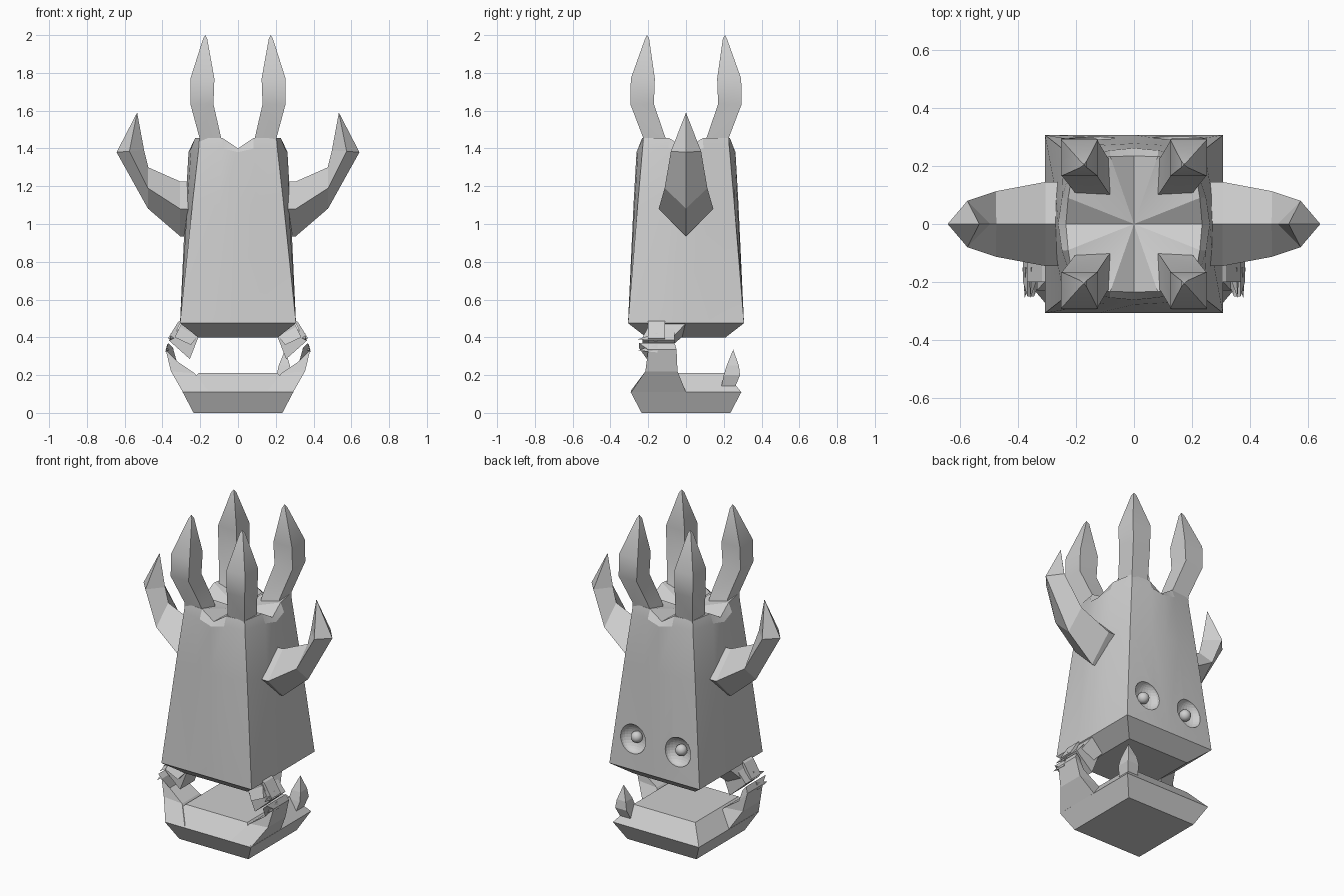
import bpy, bmesh, math

if "Cube" in bpy.data.objects:
    bpy.data.objects.remove(bpy.data.objects["Cube"])

grey = bpy.data.materials.new("plain_grey")
grey.diffuse_color = (0.62, 0.62, 0.62, 1)
grey.use_nodes = True
grey.node_tree.nodes["Principled BSDF"].inputs["Base Color"].default_value = grey.diffuse_color


def finish(name, bm, smooth=None):
    """Turn a bmesh into a named object."""
    bmesh.ops.recalc_face_normals(bm, faces=bm.faces)
    me = bpy.data.meshes.new(name)
    bm.to_mesh(me)
    bm.free()
    me.materials.append(grey)
    ob = bpy.data.objects.new(name, me)
    bpy.context.collection.objects.link(ob)
    if smooth:
        bpy.ops.object.select_all(action='DESELECT')
        ob.select_set(True)
        bpy.context.view_layer.objects.active = ob
        bpy.ops.object.shade_smooth_by_angle(angle=math.radians(smooth))
    return ob


def loft(bm, rings, sx=1, sy=1, tip=None, top_centre=None):
    """Skin a list of equal-length rings, capped or closed to a point."""
    place = lambda p: bm.verts.new((p[0] * sx, p[1] * sy, p[2]))
    rows = [[place(p) for p in r] for r in rings]
    n = len(rows[0])
    for a, b in zip(rows, rows[1:]):
        for i in range(n):
            j = (i + 1) % n
            bm.faces.new((a[i], a[j], b[j], b[i]))
    bm.faces.new(rows[0])
    end = tip or top_centre
    if end:
        c = place(end)
        for i in range(n):
            bm.faces.new((rows[-1][i], rows[-1][(i + 1) % n], c))
    else:
        bm.faces.new(rows[-1])


def rect(x0, x1, y0, y1, z):
    return [(x0, y0, z), (x1, y0, z), (x1, y1, z), (x0, y1, z)]


def slab(xz, y0, y1):
    """Two rings: an xz profile at y0 and at y1."""
    return [[(x, y, z) for x, z in xz] for y in (y0, y1)]


def body_ring(cx, cy, mid, z, dip=0.0):
    """Square ring whose side middles can bulge outwards and dip."""
    pts = []
    for k in range(4):
        for f in (-1, -0.4, 0, 0.4):
            t = 1 - abs(f)
            out_c = cy if k % 2 == 0 else cx
            along = (cx if k % 2 == 0 else cy) * f
            out = out_c + (mid - out_c) * min(1, t / 0.8)
            zz = z - (dip if f == 0 else 0)
            x, y = along, -out
            for _ in range(k):
                x, y = -y, x
            pts.append((x, y, zz))
    return pts


# head: tapered tower with chamfered underside and bulging sides
bm = bmesh.new()
loft(bm, [body_ring(0.21, 0.21, 0.21, 0.40),
          body_ring(0.307, 0.307, 0.307, 0.475),
          body_ring(0.242, 0.256, 0.278, 1.10),
          body_ring(0.208, 0.23, 0.262, 1.40, 0.02),
          body_ring(0.204, 0.225, 0.235, 1.455, 0.055)],
     top_centre=(0, 0, 1.395))
head = finish("head", bm, 25)

# eye sockets: shallow dishes cut in the face
for s in (-1, 1):
    bpy.ops.mesh.primitive_uv_sphere_add(segments=24, ring_count=16,
                                         location=(0.152 * s, 0.298, 0.66))
    cutter = bpy.context.object
    cutter.scale = (0.086, 0.055, 0.088)
    cutter.hide_render = True
    cutter.data.materials.append(grey)
    bpy.context.view_layer.objects.active = head
    mod = head.modifiers.new("socket", 'BOOLEAN')
    mod.object, mod.operation, mod.solver = cutter, 'DIFFERENCE', 'EXACT'
    bpy.ops.object.select_all(action='DESELECT')
    head.select_set(True)
    # keep the cut before the smoothing modifier, if there is one
    bpy.ops.object.modifier_move_to_index(modifier=mod.name, index=0)
    bpy.ops.object.modifier_apply(modifier=mod.name)
    bpy.data.objects.remove(cutter)

# pupils
bm = bmesh.new()
for s in (-1, 1):
    made = bmesh.ops.create_uvsphere(bm, u_segments=16, v_segments=10, radius=0.034)
    bmesh.ops.translate(bm, verts=made["verts"], vec=(0.152 * s, 0.262, 0.66))
finish("pupils", bm, 40)

# crown horns: four bent square spikes
bm = bmesh.new()
for sx in (-1, 1):
    for sy in (-1, 1):
        loft(bm, [rect(0.07, 0.203, 0.09, 0.223, 1.36),
                  rect(0.09, 0.205, 0.11, 0.228, 1.46),
                  rect(0.13, 0.252, 0.17, 0.295, 1.635),
                  rect(0.125, 0.252, 0.165, 0.292, 1.77),
                  rect(0.163, 0.185, 0.195, 0.217, 1.98)],
             sx, sy, tip=(0.173, 0.206, 2.0))
finish("crown_horns", bm, 25)


def diamond(bottom, mid, top, w):
    return [(bottom[0], 0, bottom[1]), (mid[0], w, mid[1]),
            (top[0], 0, top[1]), (mid[0], -w, mid[1])]


# side arms: diamond-section claws curving upwards
bm = bmesh.new()
for s in (-1, 1):
    loft(bm, [diamond((0.22, 0.935), (0.22, 1.08), (0.22, 1.225), 0.145),
              diamond((0.306, 0.935), (0.306, 1.08), (0.306, 1.225), 0.145),
              diamond((0.477, 1.082), (0.477, 1.19), (0.475, 1.30), 0.113),
              diamond((0.643, 1.38), (0.575, 1.385), (0.497, 1.39), 0.08)],
         s, tip=(0.534, 0, 1.59))
finish("side_arms", bm)

# lower jaw: chamfered block
bm = bmesh.new()
loft(bm, [rect(-w, w, -w, w, z) for w, z in ((0.235, 0), (0.293, 0.11), (0.21, 0.21))])
finish("lower_jaw", bm)


def strut(xo, zo, xi, zi, y0, y1):
    return [(xi, y0, zi), (xo, y0, zo), (xo, y1, zo), (xi, y1, zi)]


# jaw hinges: flaring struts rising from the sides of the jaw
bm = bmesh.new()
for s in (-1, 1):
    loft(bm, [strut(0.292, 0.11, 0.16, 0.12, -0.29, 0.0),
              strut(0.355, 0.22, 0.23, 0.21, -0.215, -0.045),
              strut(0.383, 0.335, 0.325, 0.275, -0.20, -0.05),
              strut(0.368, 0.37, 0.345, 0.345, -0.25, -0.06)], s)
finish("jaw_hinges", bm)

# head hinges: angular blocks hanging below the head, with a small tab
bm = bmesh.new()
for s in (-1, 1):
    loft(bm, slab([(0.29, 0.475), (0.365, 0.385), (0.345, 0.365),
                   (0.255, 0.285), (0.21, 0.40)], -0.2, -0.06), s)
    loft(bm, [strut(0.30, 0.475, 0.20, 0.42, -0.19, 0.0),
              strut(0.335, 0.40, 0.25, 0.36, -0.23, -0.07)], s)
    loft(bm, slab([(0.295, 0.495), (0.318, 0.48), (0.37, 0.395), (0.35, 0.385)],
                  -0.2, -0.11), s)
finish("head_hinges", bm)

# hinge splinters: small spikes around the broken joint
bm = bmesh.new()
for s in (-1, 1):
    for x, z in ((0.345, 0.40), (0.365, 0.34)):
        loft(bm, [[(x - 0.025, -0.15, z), (x + 0.02, -0.15, z - 0.02),
                   (x + 0.01, -0.15, z + 0.025)]], s, tip=(x + 0.012, -0.255, z - 0.01))
finish("hinge_splinters", bm)

# single tooth at one corner of the jaw
bm = bmesh.new()
loft(bm, [rect(0.19, 0.262, 0.185, 0.257, 0.13),
          rect(0.205, 0.282, 0.20, 0.286, 0.20),
          rect(0.215, 0.275, 0.215, 0.28, 0.25)], tip=(0.25, 0.25, 0.335))
finish("tooth", bm)
